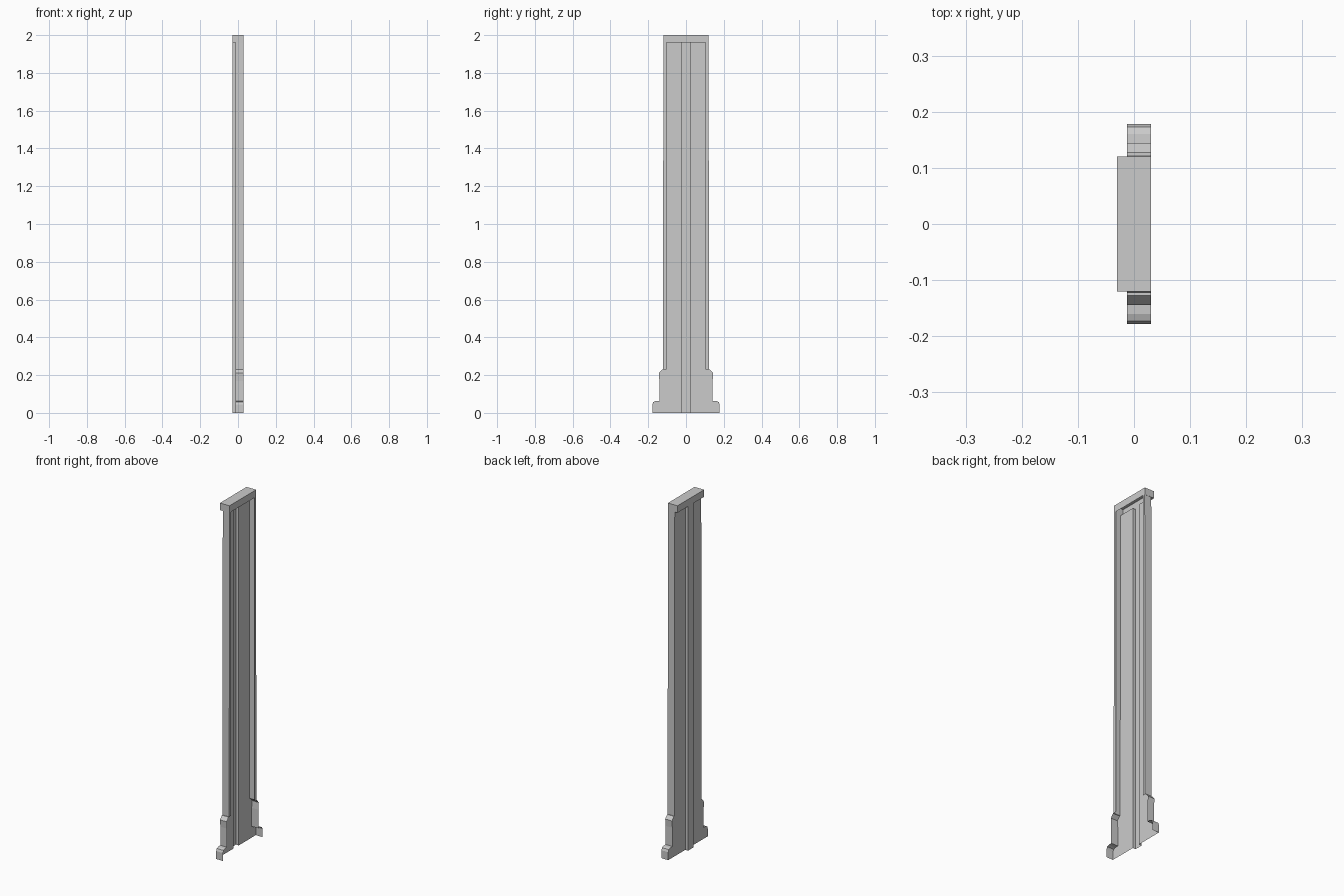
import bpy
from mathutils import Vector

if "Cube" in bpy.data.objects:
    bpy.data.objects.remove(bpy.data.objects["Cube"])

# Main depth planes: front of the rib / cap, main panel, open rear edge
X_RIB, X_PANEL, X_OPEN = -0.03, -0.0125, 0.03
TOP, CAP_Z = 2.0, 1.96
RIB_Y, LIP_Y, CAP_Y = 0.024, 0.104, 0.12

# Half outline (y, z) of the body, from under the cap down to the foot
OUTLINE = [(0.119, CAP_Z), (0.123, 0.23), (0.127, 0.23), (0.144, 0.21),
           (0.141, 0.17), (0.141, 0.064), (0.16, 0.063), (0.173, 0.058),
           (0.178, 0.045), (0.178, 0.0)]


def half_shell(name, faces):
    """Thin open sheet for y >= 0, mirrored across y. faces: (points, outward)."""
    verts, polys, index = [], [], {}
    for points, outward in faces:
        pts = [Vector(p) for p in points]
        normal = Vector((0, 0, 0))
        for a, b in zip(pts, pts[1:] + pts[:1]):
            normal += a.cross(b)
        if normal.dot(Vector(outward)) < 0:
            pts.reverse()
        poly = []
        for p in pts:
            key = tuple(round(c, 5) for c in p)
            if key not in index:
                index[key] = len(verts)
                verts.append(key)
            poly.append(index[key])
        polys.append(poly)
    mesh = bpy.data.meshes.new(name)
    mesh.from_pydata(verts, [], polys)
    mesh.update()
    obj = bpy.data.objects.new(name, mesh)
    bpy.context.collection.objects.link(obj)
    mod = obj.modifiers.new("mirror", 'MIRROR')
    mod.use_axis = (False, True, False)
    return obj


def rect_x(x, y0, y1, z0, z1):
    return [(x, y0, z0), (x, y1, z0), (x, y1, z1), (x, y0, z1)]


def rect_y(y, x0, x1, z0, z1):
    return [(x0, y, z0), (x1, y, z0), (x1, y, z1), (x0, y, z1)]


def rect_z(z, x0, x1, y0, y1):
    return [(x0, y0, z), (x1, y0, z), (x1, y1, z), (x0, y1, z)]


# Flat panel following the stepped outline, open where the rib runs
panel = [(X_PANEL, y, z) for y, z in OUTLINE]
panel += [(X_PANEL, RIB_Y, 0), (X_PANEL, RIB_Y, CAP_Z)]
half_shell("panel", [(panel, (-1, 0, 0))])

# Side walls swept from the outline, stepping out at the foot
walls = []
for (y0, z0), (y1, z1) in zip(OUTLINE, OUTLINE[1:]):
    quad = [(X_PANEL, y0, z0), (X_PANEL, y1, z1), (X_OPEN, y1, z1), (X_OPEN, y0, z0)]
    walls.append((quad, (0, z0 - z1, y1 - y0)))
half_shell("side_walls", walls)

# Hollow central rib
half_shell("rib", [
    (rect_x(X_RIB, 0, RIB_Y, 0, CAP_Z), (-1, 0, 0)),
    (rect_y(RIB_Y, X_RIB, X_PANEL, 0, CAP_Z), (0, 1, 0)),
])

# Narrow rear lips folded in along the open edge
lip = [(X_OPEN, LIP_Y, CAP_Z), (X_OPEN, 0.119, CAP_Z),
       (X_OPEN, 0.123, 0.23), (X_OPEN, LIP_Y, 0.23)]
half_shell("rear_lips", [(lip, (1, 0, 0))])

# Hollow top cap overhanging the panel
half_shell("top_cap", [
    (rect_z(TOP, X_RIB, X_OPEN, 0, CAP_Y), (0, 0, 1)),
    (rect_x(X_RIB, 0, CAP_Y, CAP_Z, TOP), (-1, 0, 0)),
    (rect_x(X_OPEN, 0, CAP_Y, CAP_Z, TOP), (1, 0, 0)),
    (rect_y(CAP_Y, X_RIB, X_OPEN, CAP_Z, TOP), (0, 1, 0)),
    (rect_z(CAP_Z, X_RIB, X_PANEL, RIB_Y, CAP_Y), (0, 0, -1)),
])
